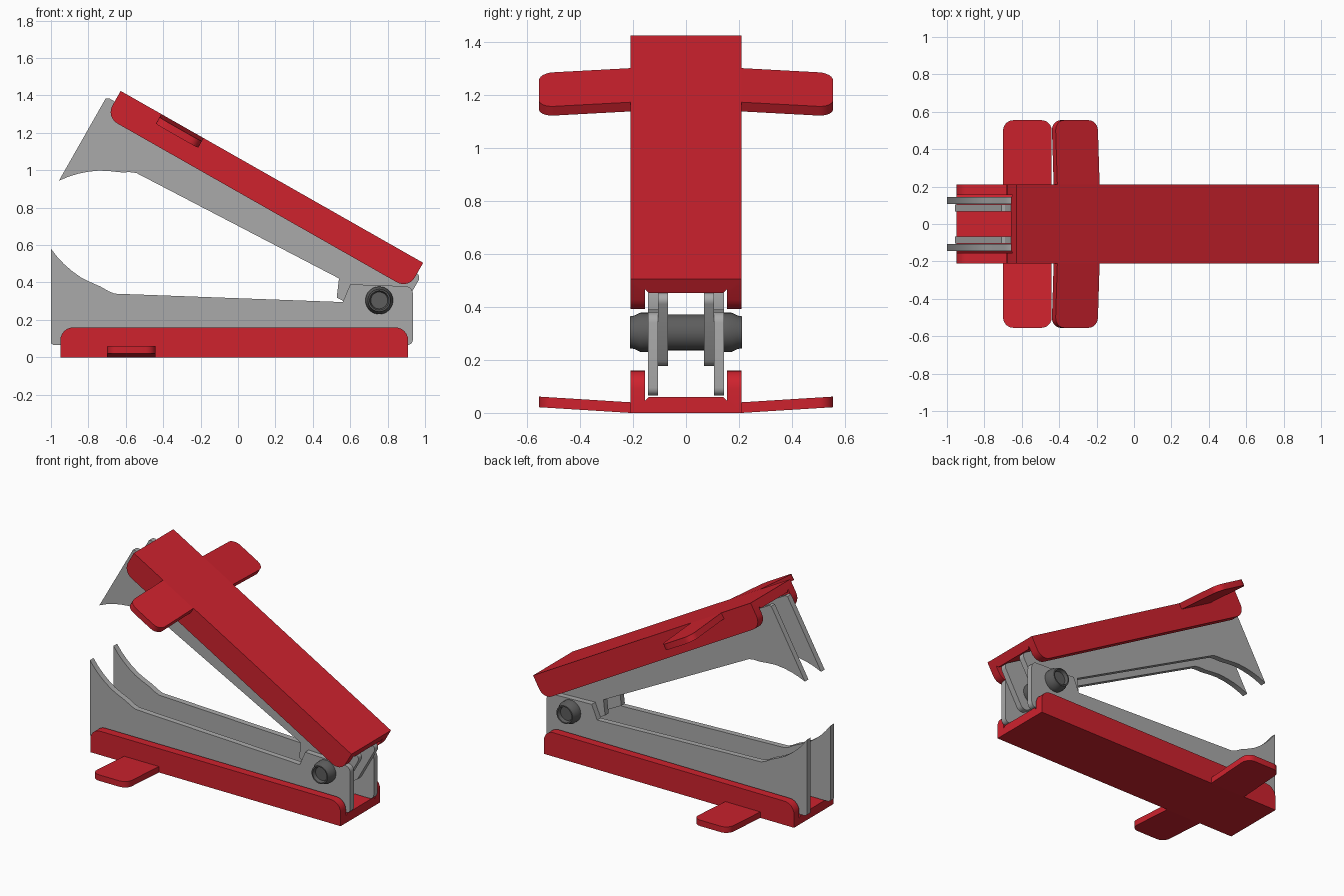
import bpy, bmesh, math
from mathutils import Matrix, Vector

if "Cube" in bpy.data.objects:
    bpy.data.objects.remove(bpy.data.objects["Cube"])


def material(name, rgb):
    m = bpy.data.materials.new(name)
    m.diffuse_color = (*rgb, 1)
    m.use_nodes = True
    m.node_tree.nodes["Principled BSDF"].inputs["Base Color"].default_value = m.diffuse_color
    return m


RED = material("red plastic", (0.62, 0.016, 0.027))
STEEL = material("grey steel", (0.40, 0.40, 0.40))
DARK = material("dark pin metal", (0.11, 0.11, 0.11))


def finish(bm, name, mat, matrix=Matrix()):
    bmesh.ops.recalc_face_normals(bm, faces=bm.faces)
    me = bpy.data.meshes.new(name)
    bm.to_mesh(me)
    bm.free()
    ob = bpy.data.objects.new(name, me)
    bpy.context.collection.objects.link(ob)
    me.materials.append(mat)
    me.transform(matrix)
    bpy.ops.object.select_all(action='DESELECT')
    bpy.context.view_layer.objects.active = ob
    ob.select_set(True)
    bpy.ops.object.shade_smooth_by_angle(angle=math.radians(30))
    return ob


def prism(points, offset):
    """Closed polygon extruded along an offset vector."""
    bm = bmesh.new()
    face = bm.faces.new([bm.verts.new(p) for p in points])
    ext = bmesh.ops.extrude_face_region(bm, geom=[face])
    verts = [v for v in ext["geom"] if isinstance(v, bmesh.types.BMVert)]
    bmesh.ops.translate(bm, verts=verts, vec=offset)
    return bm


def arc(cx, cy, r, a0, a1, n=6):
    return [(cx + r * math.cos(math.radians(a0 + (a1 - a0) * i / n)),
             cy + r * math.sin(math.radians(a0 + (a1 - a0) * i / n))) for i in range(n + 1)]


# steel jaw side profile (x, z): tooth at the left, hinge lug at the right
BLADE = ([(-1, 0.58), (-1, 0.075), (-0.985, 0.065)]
         + arc(0.905, 0.095, 0.03, -90, 0)
         + arc(0.895, 0.34, 0.04, 0, 85)
         + [(0.60, 0.39), (0.56, 0.295), (-0.66, 0.34), (-0.69, 0.352), (-0.735, 0.378),
            (-0.79, 0.402), (-0.84, 0.427), (-0.89, 0.463), (-0.93, 0.498), (-0.965, 0.535)])


def jaw(prefix, y_blade, matrix):
    # red channel: U section swept along x, wall ends rounded
    half = [(0.21, 0), (0.21, 0.16), (0.155, 0.16), (0.155, 0.045), (0.14, 0.06)]
    section = half + [(-y, z) for y, z in reversed(half)]
    bm = prism([(-0.95, y, z) for y, z in section], (1.86, 0, 0))
    ends = [e for e in bm.edges
            if all(abs(v.co.z - 0.16) < 1e-4 for v in e.verts)
            and abs(e.verts[0].co.x - e.verts[1].co.x) < 1e-4]
    bmesh.ops.bevel(bm, geom=ends, offset=0.07, segments=6, profile=0.5, affect='EDGES')
    finish(bm, prefix + "_channel", RED, matrix)

    for side, tag in ((-1, "front"), (1, "back")):
        # finger tab: rounded plate that tilts away from the channel
        outline = ([(-0.70, 0.21), (-0.44, 0.21)] + arc(-0.495, 0.5, 0.055, 0, 90)
                   + arc(-0.645, 0.5, 0.055, 90, 180))
        pts = [(x, side * y, (y - 0.21) * 0.062) for x, y in outline]
        finish(prism(pts, (0, 0, 0.04)), f"{prefix}_finger_tab_{tag}", RED, matrix)
        # toothed steel blade
        pts = [(x, side * y_blade, z) for x, z in BLADE]
        finish(prism(pts, (0, side * 0.038, 0)), f"{prefix}_blade_{tag}", STEEL, matrix)


# lower jaw, then the same jaw turned over and opened about the hinge
jaw("lower", 0.106, Matrix())
c, s = 0.8695, 0.494
turn = Matrix(((c, 0, -s), (0, -1, 0), (-s, 0, -c))).to_4x4()
upper = Matrix.Translation((0.99, 0, 0.505)) @ turn @ Matrix.Translation((-0.91, 0, 0))
jaw("upper", 0.067, upper)

# hinge pin: turned profile (y, radius) with recessed ends
half = [(0.19, 0), (0.19, 0.045), (0.212, 0.052), (0.212, 0.06), (0.195, 0.063),
        (0.172, 0.074), (0.14, 0.074), (0.14, 0.068)]
profile = half + [(-y, r) for y, r in reversed(half)]
bm = bmesh.new()
vs = [bm.verts.new((r, y, 0)) for y, r in profile]
es = [bm.edges.new(p) for p in zip(vs, vs[1:])]
bmesh.ops.spin(bm, geom=vs + es, cent=(0, 0, 0), axis=(0, 1, 0),
               angle=2 * math.pi, steps=32, use_duplicate=False)
bmesh.ops.remove_doubles(bm, verts=bm.verts, dist=1e-4)
finish(bm, "hinge_pin", DARK, Matrix.Translation(Vector((0.755, 0, 0.304))))
